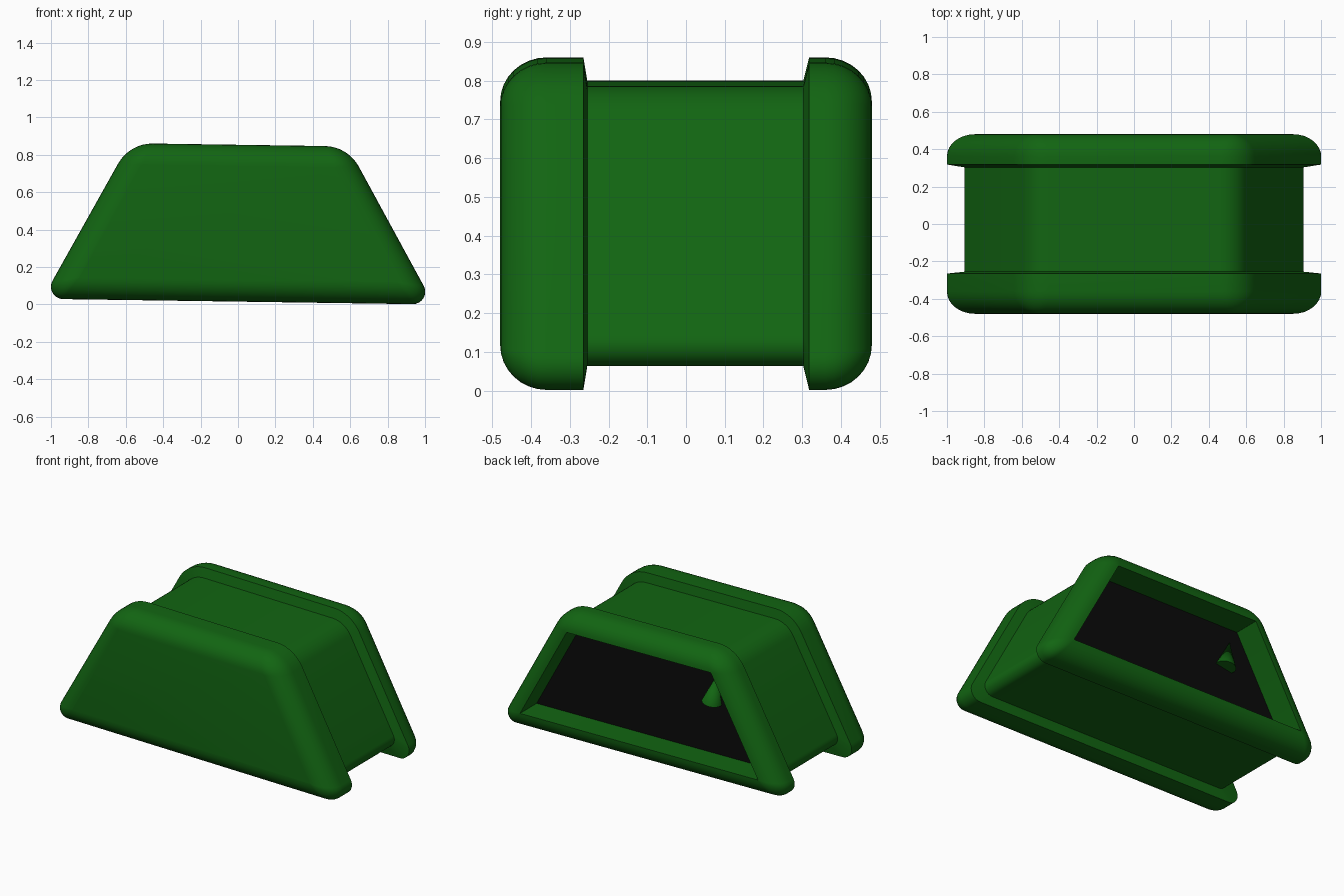
import bpy, bmesh, math
from mathutils import Vector

if "Cube" in bpy.data.objects:
    bpy.data.objects.remove(bpy.data.objects["Cube"])


def material(name, color):
    m = bpy.data.materials.new(name)
    m.diffuse_color = (*color, 1)
    m.use_nodes = True
    m.node_tree.nodes["Principled BSDF"].inputs["Base Color"].default_value = m.diffuse_color
    return m


GREEN = material("dark green", (0.006, 0.13, 0.006))
BLACK = material("black", (0.003, 0.003, 0.003))

# slightly skewed trapezoid (x, z), counter-clockwise from bottom left
CORNERS = [Vector(p) for p in ((-1.046, 0.03), (1.047, 0.0), (0.587, 0.845), (-0.58, 0.862))]
RIM = 0.115          # inset of the flat face inside the rounded rim
R_LOW, R_TOP = 0.066, 0.21


def outline(inset, r_low, r_top, steps=8):
    """Trapezoid moved inwards by inset, with rounded corners."""
    pts = []
    for i, p in enumerate(CORNERS):
        r = r_low if i < 2 else r_top
        u = (CORNERS[i - 1] - p).normalized()
        v = (CORNERS[(i + 1) % 4] - p).normalized()
        sin_t = abs(u.x * v.y - u.y * v.x)
        centre = p + (u + v) * ((inset + r) / sin_t)
        n1, n2 = Vector((-u.y, u.x)), Vector((v.y, -v.x))   # outward normals
        pts += [centre + r * n1.slerp(n2, k / steps) for k in range(steps + 1)]
    return pts


def loft(name, rings, mat, cap_start=False, cap_end=False):
    """Skin a list of (y, inset, low radius, top radius) rings."""
    bm = bmesh.new()
    loops = [[bm.verts.new((p.x, y, p.y)) for p in outline(d, a, b)] for y, d, a, b in rings]
    for l1, l2 in zip(loops, loops[1:]):
        n = len(l1)
        for i in range(n):
            j = (i + 1) % n
            bm.faces.new((l1[i], l1[j], l2[j], l2[i]))
    if cap_start:
        bm.faces.new(loops[0])
    if cap_end:
        bm.faces.new(loops[-1])
    bmesh.ops.recalc_face_normals(bm, faces=bm.faces)
    return finish(name, bm, mat)


def finish(name, bm, mat):
    mesh = bpy.data.meshes.new(name)
    bm.to_mesh(mesh)
    bm.free()
    mesh.materials.append(mat)
    ob = bpy.data.objects.new(name, mesh)
    bpy.context.collection.objects.link(ob)
    bpy.ops.object.select_all(action='DESELECT')
    ob.select_set(True)
    bpy.context.view_layer.objects.active = ob
    bpy.ops.object.shade_smooth_by_angle(angle=math.radians(30))
    return ob


def flange_rings(y_in, y_lip, side):
    """Inner step, outer band, then the quarter-round edge."""
    rings = [(y_in, 0.06, 0.055, 0.15), (y_lip, 0, R_LOW, R_TOP)]
    for k in range(9):
        a = math.pi / 2 * k / 8
        t = 1 - math.cos(a)
        keep = max(1 - t, 0.01)
        rings.append((side * (0.36 + 0.12 * math.sin(a)), RIM * t, R_LOW * keep, R_TOP * keep))
    return rings


# narrow middle body
loft("middle_body", [(-0.26, 0.06, 0.055, 0.15), (0.31, 0.06, 0.055, 0.15)], GREEN)

# closed front flange
loft("front_flange", flange_rings(-0.255, -0.265, -1), GREEN, cap_end=True)

# back flange with a recess walled down to the dark panel
sharp = (R_LOW * 0.01, R_TOP * 0.01)
loft("back_flange", flange_rings(0.303, 0.318, 1) + [(0.31, RIM, *sharp)], GREEN)

# dark panel at the bottom of the recess
loft("back_panel", [(0.304, RIM - 0.002, *sharp), (0.31, RIM - 0.002, *sharp)], BLACK,
     cap_start=True, cap_end=True)

# small cone half sunk in the panel
bm = bmesh.new()
bmesh.ops.create_cone(bm, cap_ends=True, segments=24, radius1=0.062, radius2=0.0, depth=0.18)
cone = finish("panel_knob", bm, GREEN)
cone.location = (-0.43, 0.325, 0.56)
cone.rotation_euler = (0, math.radians(-10), 0)
